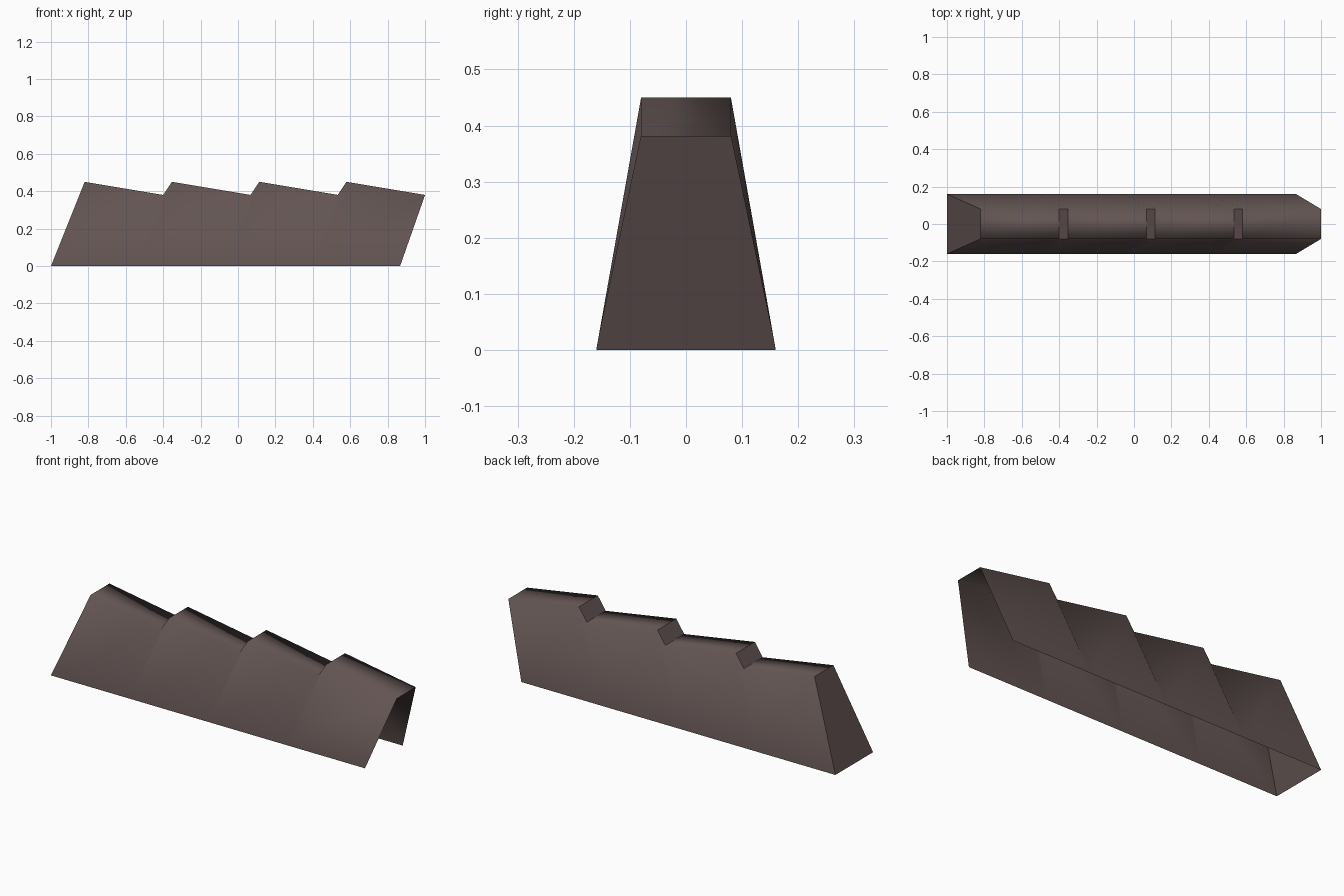
import bpy
import bmesh

if "Cube" in bpy.data.objects:
    bpy.data.objects.remove(bpy.data.objects["Cube"])

TEETH = 4
PITCH = 0.4667

mat = bpy.data.materials.new("dull brown")
mat.diffuse_color = (0.122, 0.088, 0.084, 1.0)
mat.use_nodes = True
mat.node_tree.nodes["Principled BSDF"].inputs["Base Color"].default_value = mat.diffuse_color

bm = bmesh.new()


def pair(x, half_y, z):
    """Front and back vertex of one cross-section point."""
    return bm.verts.new((x, -half_y, z)), bm.verts.new((x, half_y, z))


# Profile points of the repeated slanted segments
base = [pair(-1 + i * PITCH, 0.16, 0.0) for i in range(TEETH + 1)]
peak = [pair(-0.82 + i * PITCH, 0.08, 0.45) for i in range(TEETH)]
valley = [pair(-0.40 + i * PITCH, 0.08, 0.38) for i in range(TEETH)]


def both_sides(points):
    """Same side panel on the front and, mirrored, on the back."""
    bm.faces.new([p[0] for p in points])
    bm.faces.new([p[1] for p in reversed(points)])


hard_faces = []
for i in range(TEETH):
    # Side panels and sloping top of each tooth
    both_sides([base[i], base[i + 1], valley[i], peak[i]])
    bm.faces.new((peak[i][0], valley[i][0], valley[i][1], peak[i][1]))
    if i < TEETH - 1:
        # Riser up to the next tooth, with its thin side wedge
        both_sides([base[i + 1], peak[i + 1], valley[i]])
        hard_faces.append(bm.faces.new(
            (valley[i][0], peak[i + 1][0], peak[i + 1][1], valley[i][1])))

# Closed left end (the right end and the underside stay open)
hard_faces.append(bm.faces.new((base[0][0], peak[0][0], peak[0][1], base[0][1])))

for f in bm.faces:
    f.smooth = True
for f in hard_faces:
    for e in f.edges:
        e.smooth = False

mesh = bpy.data.meshes.new("sawtooth_shell")
bm.to_mesh(mesh)
bm.free()
mesh.materials.append(mat)
obj = bpy.data.objects.new("sawtooth_shell", mesh)
bpy.context.collection.objects.link(obj)
